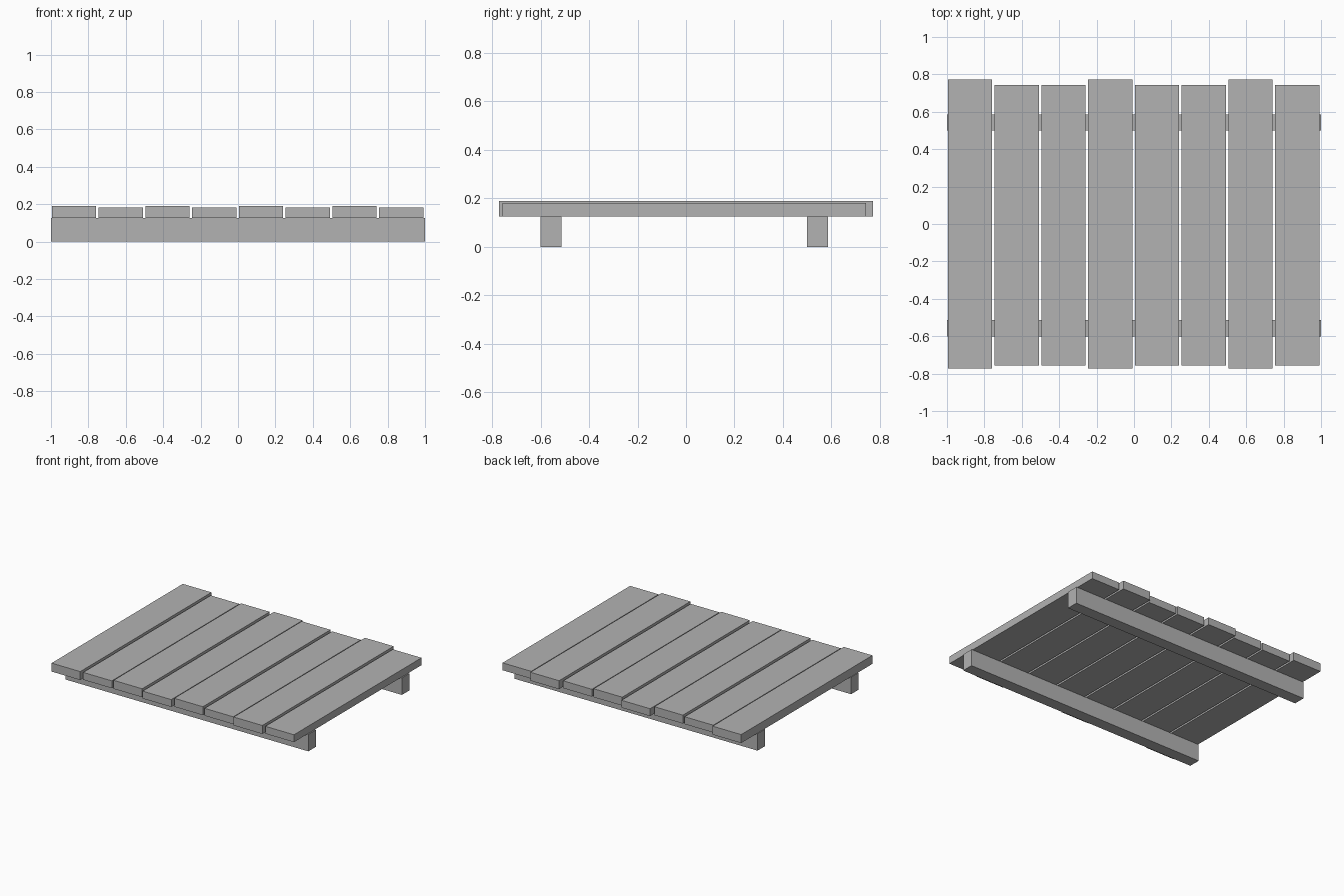
import bpy

default_cube = bpy.data.objects.get("Cube")
if default_cube:
    bpy.data.objects.remove(default_cube, do_unlink=True)

# One plain grey for all the timber
grey = bpy.data.materials.new("timber grey")
grey.use_nodes = True
colour = (0.45, 0.45, 0.45, 1)
grey.diffuse_color = colour
grey.node_tree.nodes["Principled BSDF"].inputs["Base Color"].default_value = colour


def box(name, centre, size):
    bpy.ops.mesh.primitive_cube_add(size=1, location=centre)
    obj = bpy.context.object
    obj.name = name
    obj.scale = size
    bpy.ops.object.transform_apply(location=False, rotation=False, scale=True)
    obj.data.materials.append(grey)
    return obj


RAIL_HEIGHT = 0.126
OFFSET_Y = -0.007   # rails and short planks sit slightly forward

# Two bearers running the full width
for name, y in (("front_rail", -0.55), ("back_rail", 0.55)):
    box(name, (0, y + OFFSET_Y, RAIL_HEIGHT / 2), (2, 0.087, RAIL_HEIGHT))

# Eight deck planks: every third is longer, every second is thinner
PITCH = 0.25
for i in range(8):
    is_long = i % 3 == 0
    length = 1.544 if is_long else 1.5
    y = 0 if is_long else OFFSET_Y
    thickness = 0.063 if i % 2 == 0 else 0.055
    x = (i - 3.5) * PITCH - 0.002
    box(f"plank_{i + 1}", (x, y, RAIL_HEIGHT + thickness / 2), (0.236, length, thickness))
